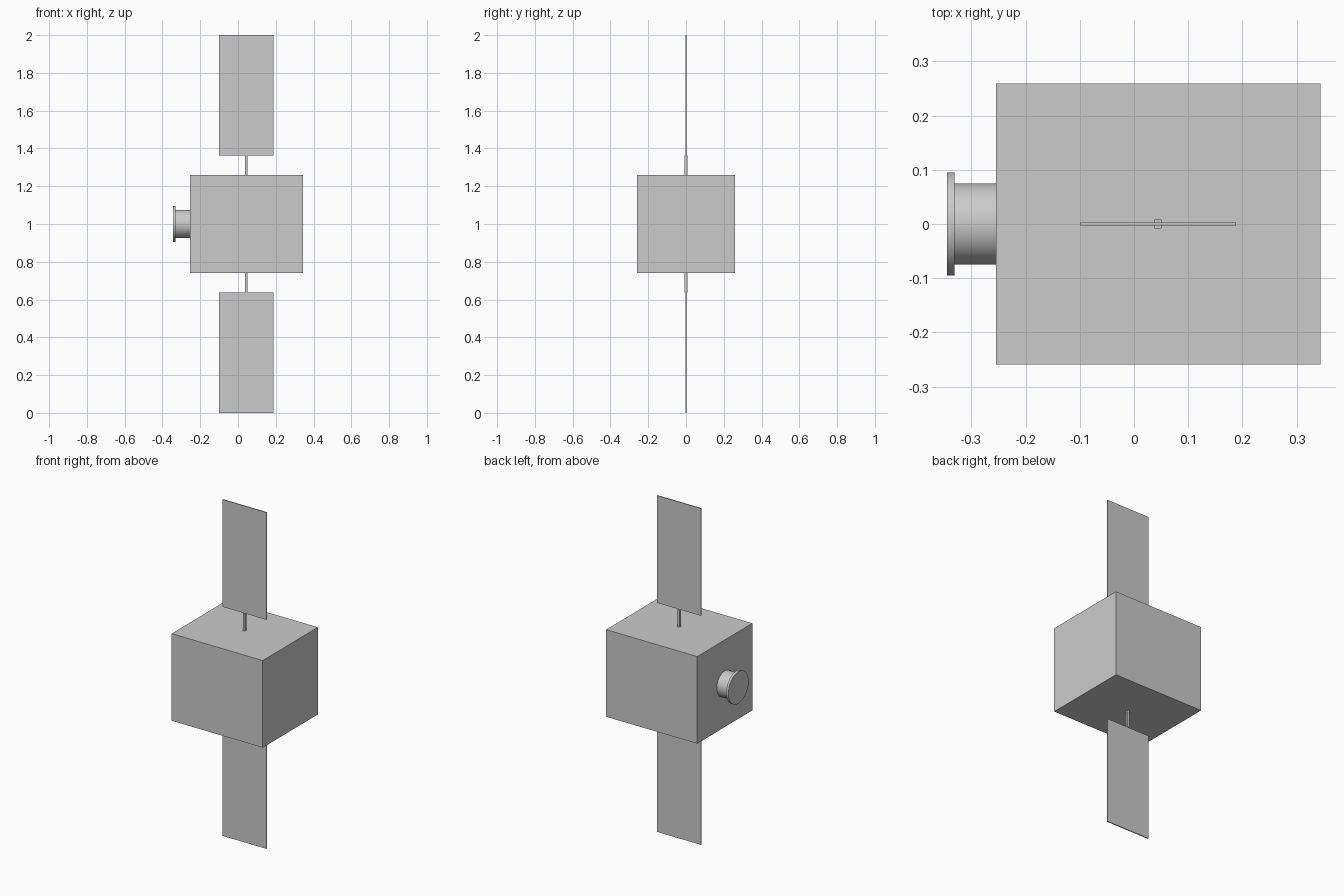
import bpy, math

if "Cube" in bpy.data.objects:
    bpy.data.objects.remove(bpy.data.objects["Cube"])

# single flat grey
grey = bpy.data.materials.new("light_grey")
grey.diffuse_color = (0.6, 0.6, 0.6, 1)
grey.use_nodes = True
grey.node_tree.nodes["Principled BSDF"].inputs["Base Color"].default_value = grey.diffuse_color


def box(name, lo, hi):
    """Axis-aligned box between two corners."""
    bpy.ops.mesh.primitive_cube_add(size=1, location=[(a + b) / 2 for a, b in zip(lo, hi)])
    ob = bpy.context.object
    ob.name = name
    ob.scale = [b - a for a, b in zip(lo, hi)]
    bpy.ops.object.transform_apply(location=False, rotation=False, scale=True)
    ob.data.materials.append(grey)


def disc(name, radius, x0, x1):
    """Smooth cylinder lying along x."""
    bpy.ops.mesh.primitive_cylinder_add(vertices=64, radius=radius, depth=x1 - x0,
                                        location=((x0 + x1) / 2, 0, 1),
                                        rotation=(0, math.pi / 2, 0))
    ob = bpy.context.object
    ob.name = name
    ob.data.materials.append(grey)
    bpy.ops.object.shade_smooth_by_angle()


# main satellite body
box("body", (-0.255, -0.259, 0.741), (0.344, 0.259, 1.259))

# solar panels and their struts, mirrored above and below the body
for side, s in (("upper", 1), ("lower", -1)):
    def span(a, b):
        return sorted((1 + s * a, 1 + s * b))
    z0, z1 = span(0.259, 0.362)
    box(side + "_strut", (0.037, -0.008, z0), (0.051, 0.008, z1))
    z0, z1 = span(0.362, 1.0)
    box(side + "_solar_panel", (-0.1, -0.003, z0), (0.188, 0.003, z1))

# thruster barrel and end flange on the left face
disc("thruster_barrel", 0.075, -0.331, -0.255)
disc("thruster_flange", 0.095, -0.345, -0.331)
